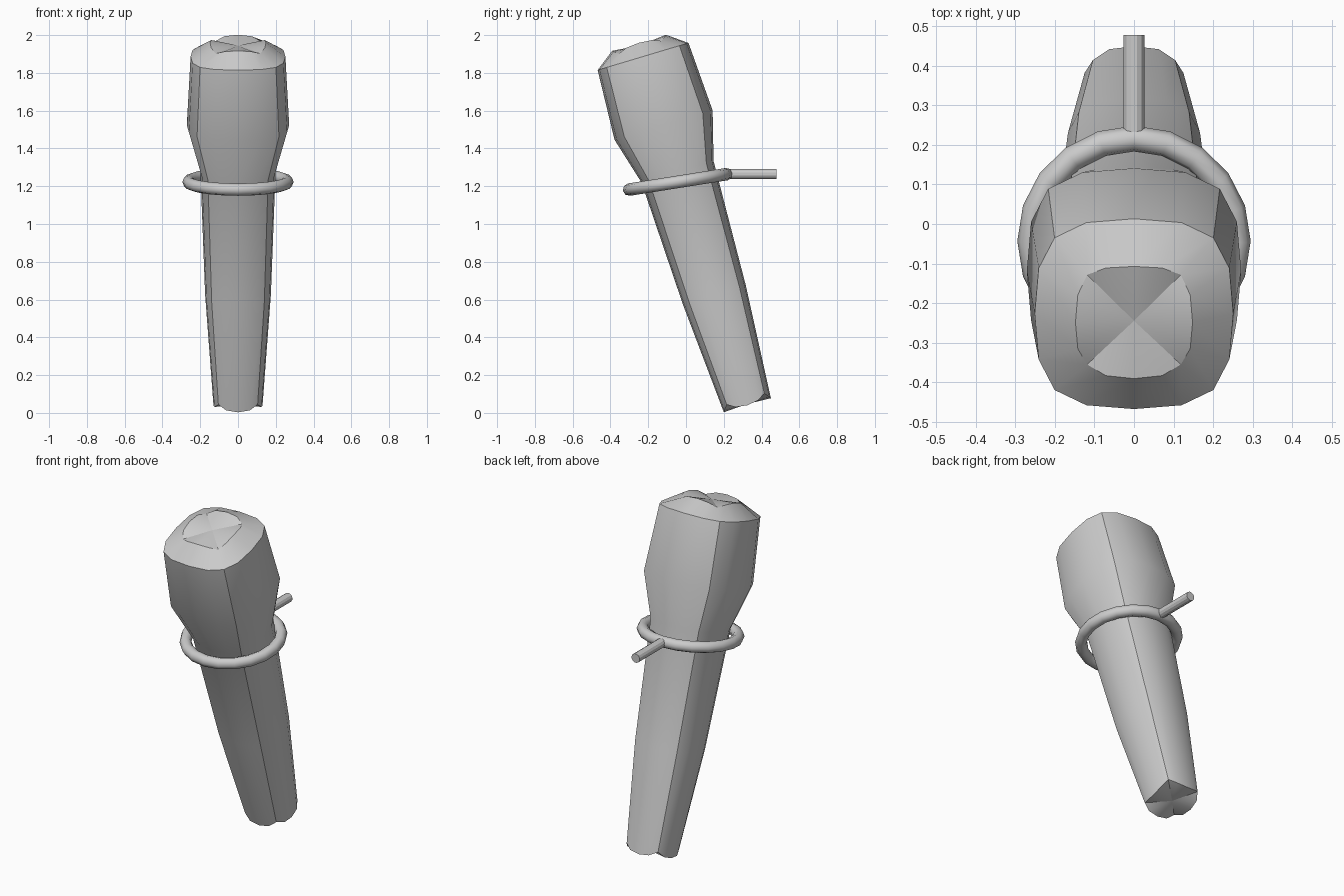
import bpy, bmesh, math
from mathutils import Vector

if "Cube" in bpy.data.objects:
    bpy.data.objects.remove(bpy.data.objects["Cube"])

TILT = math.radians(16.65)
BASE = Vector((0, 0.322, 0.05))
AXIS = Vector((0, -math.sin(TILT), math.cos(TILT)))
BACK = Vector((0, math.cos(TILT), math.sin(TILT)))


def place(x, p, s):
    return BASE + Vector((x, 0, 0)) + BACK * p + AXIS * s


# Rounded-square section: one quarter turned four times (x, y, corner weight)
QUARTER = [(1, 0, 0), (0.96, 0.48, 0.25), (0.8, 0.8, 1), (0.48, 0.96, 0.25)]
SECTION = []
for k in range(4):
    c, s = [(1, 0), (0, 1), (-1, 0), (0, -1)][k]
    SECTION += [(c * x - s * y, s * x + c * y, w) for x, y, w in QUARTER]

# Handle and head: distance along axis, radius, corner shift along axis
PROFILE = [(-0.01, 0.130, 0.035), (0.6, 0.174, 0), (1.28, 0.199, 0),
           (1.538, 0.271, 0), (1.917, 0.251, 0), (1.993, 0.148, -0.025)]
bm = bmesh.new()
rings = [[bm.verts.new(place(x * r, y * r, s + w * lift)) for x, y, w in SECTION]
         for s, r, lift in PROFILE]
n = len(SECTION)
for a, b in zip(rings, rings[1:]):
    for i in range(n):
        j = (i + 1) % n
        bm.faces.new((a[i], a[j], b[j], b[i]))
for ring, s in ((rings[0], -0.003), (rings[-1], 1.978)):
    centre = bm.verts.new(place(0, 0, s))
    for i in range(n):
        bm.faces.new((ring[i], ring[(i + 1) % n], centre))
bmesh.ops.recalc_face_normals(bm, faces=bm.faces)
mesh = bpy.data.meshes.new("tilted_handle")
bm.to_mesh(mesh)
bm.free()
body = bpy.data.objects.new("tilted_handle", mesh)
bpy.context.collection.objects.link(body)
bpy.context.view_layer.objects.active = body
body.select_set(True)
bpy.ops.object.shade_smooth_by_angle(angle=math.radians(30))

# Holder ring
bpy.ops.mesh.primitive_torus_add(
    major_segments=20, minor_segments=8, major_radius=0.262, minor_radius=0.033,
    location=(0, -0.043, 1.223), rotation=(math.radians(9), 0, 0))
bpy.context.object.name = "holder_ring"
bpy.ops.object.shade_smooth()

# Holder rod running back to the wall
bpy.ops.mesh.primitive_cylinder_add(
    vertices=12, radius=0.027, depth=0.268, location=(0, 0.344, 1.265),
    rotation=(math.radians(90), 0, math.radians(0)))
rod = bpy.context.object
rod.name = "holder_rod"
for v in rod.data.vertices:  # turn half a side so a flat faces up
    x, y = v.co.x, v.co.y
    c, s = math.cos(math.radians(15)), math.sin(math.radians(15))
    v.co.x, v.co.y = c * x - s * y, s * x + c * y
